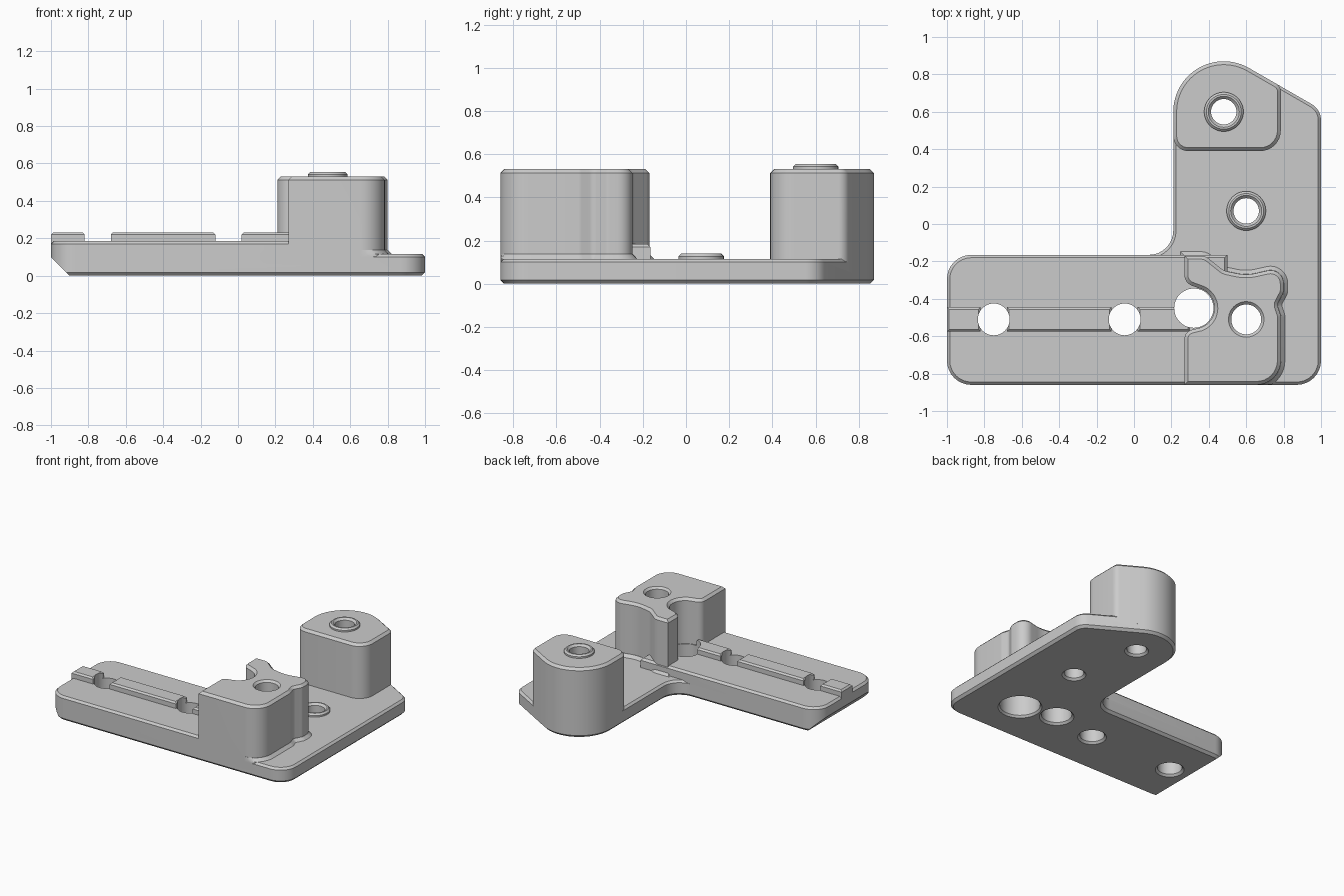
import bpy
import bmesh
from math import cos, sin, tan, radians, pi
from mathutils import Vector

default = bpy.data.objects.get("Cube")
if default:
    bpy.data.objects.remove(default, do_unlink=True)

grey = bpy.data.materials.new("light_grey")
grey.use_nodes = True
grey.diffuse_color = (0.6, 0.6, 0.6, 1)
grey.node_tree.nodes["Principled BSDF"].inputs["Base Color"].default_value = (0.6, 0.6, 0.6, 1)


def arc(cx, cy, r, start, end, steps=12):
    """Points along an arc, angles in degrees."""
    angles = [radians(start + (end - start) * i / steps) for i in range(steps + 1)]
    return [(cx + r * cos(a), cy + r * sin(a)) for a in angles]


def rounded(corners, steps=8):
    """Outline from (x, y, radius) corners, listed counter-clockwise."""
    points = []
    for i, (x, y, r) in enumerate(corners):
        p = Vector((x, y))
        if r == 0:
            points.append(p)
            continue
        a = (Vector(corners[i - 1][:2]) - p).normalized()
        b = (Vector(corners[(i + 1) % len(corners)][:2]) - p).normalized()
        half = a.angle(b) / 2
        reach = r / tan(half)
        centre = p + (a + b).normalized() * (r / sin(half))
        start = (p + a * reach - centre).normalized()
        end = (p + b * reach - centre).normalized()
        for k in range(steps + 1):
            points.append(centre + start.slerp(end, k / steps).normalized() * r)
    return points


def inset(points, d):
    """Move a counter-clockwise outline inwards by d."""
    result = []
    for i, p in enumerate(points):
        p = Vector(p)
        e1 = (p - Vector(points[i - 1])).normalized()
        e2 = (Vector(points[(i + 1) % len(points)]) - p).normalized()
        n1, n2 = Vector((-e1.y, e1.x)), Vector((-e2.y, e2.x))
        result.append(p + (n1 + n2) * (d / (1 + n1.dot(n2))))
    return result


def loft(name, layers):
    """Closed solid through stacked (outline, z) layers."""
    bm = bmesh.new()
    rings = [[bm.verts.new((p[0], p[1], z)) for p in pts] for pts, z in layers]
    n = len(rings[0])
    bm.faces.new(rings[0][::-1])
    bm.faces.new(rings[-1])
    for low, high in zip(rings, rings[1:]):
        for i in range(n):
            j = (i + 1) % n
            bm.faces.new((low[i], low[j], high[j], high[i]))
    bmesh.ops.recalc_face_normals(bm, faces=bm.faces)
    mesh = bpy.data.meshes.new(name)
    bm.to_mesh(mesh)
    bm.free()
    mesh.materials.append(grey)
    obj = bpy.data.objects.new(name, mesh)
    bpy.context.collection.objects.link(obj)
    return obj


def slab(name, outline, z0, z1, top, bottom=0):
    """Extruded outline with chamfered top and optional chamfered bottom."""
    layers = [(inset(outline, bottom), z0), (outline, z0 + bottom)] if bottom else [(outline, z0)]
    return loft(name, layers + [(outline, z1 - top), (inset(outline, top), z1)])


def turned(name, x, y, profile, steps=48):
    """Solid of revolution from (radius, z) pairs."""
    return loft(name, [(arc(x, y, r, 0, 360 - 360 / steps, steps - 1), z) for r, z in profile])


def combine(target, tool, operation):
    mod = target.modifiers.new(tool.name, 'BOOLEAN')
    mod.operation = operation
    mod.solver = 'EXACT'
    mod.object = tool
    bpy.context.view_layer.objects.active = target
    bpy.ops.object.modifier_apply(modifier=mod.name)
    bpy.data.objects.remove(tool, do_unlink=True)


FRONT, ARM_BACK, INNER = -0.86, -0.165, 0.21
POST = (0.48, 0.6)
POST_R = 0.27
PLATE_TOP, ARM_TOP, BLOCK_TOP = 0.115, 0.185, 0.53

# L-shaped base plate with one round end and a slanted corner
round_end = [(x, y, 0) for x, y in arc(*POST, POST_R, 60, 180, 24)]
plate = rounded([(-1, FRONT, 0.13), (1, FRONT, 0.13), (1, 0.612, 0.1)] + round_end
                + [(INNER, ARM_BACK, 0.13), (-1, ARM_BACK, 0.13)])
body = slab("corner_bracket", plate, 0, PLATE_TOP, 0.015, 0.018)

# Thicker side arm
arm = rounded([(-1, FRONT, 0.13), (0.5, FRONT, 0), (0.5, ARM_BACK, 0), (-1, ARM_BACK, 0.13)])
parts = [slab("side_arm", arm, 0.05, ARM_TOP, 0.015)]

# Tall block with scooped back and a cylindrical recess on its inner side
recess = [(x, y, 0) for x, y in arc(0.32, -0.45, 0.11, 65, -70, 20)]
block = rounded([(0.27, FRONT, 0), (0.785, FRONT, 0.13), (0.785, -0.49, 0.05),
                 (0.765, -0.43, 0.04), (0.8, -0.365, 0.04), (0.8, -0.23, 0.07),
                 (0.6, -0.275, 0.25), (0.48, -0.25, 0.08), (0.38, -0.17, 0.06),
                 (0.27, -0.17, 0), (0.27, -0.315, 0.06)] + recess + [(0.27, -0.575, 0.05)])
parts.append(slab("tall_block", block, 0.06, BLOCK_TOP, 0.018))

# Sloped foot around the tall block, kept flush with the front
foot = [(x, max(y, FRONT)) for x, y in inset(block, -0.022)]
foot_top = [(x, max(y, FRONT)) for x, y in inset(block, -0.001)]
parts.append(loft("block_foot", [(foot, 0.08), (foot, PLATE_TOP), (foot_top, 0.137)]))

# Round-ended post
post = rounded([(0.785, 0.39, 0.11), (0.785, 0.736, 0.05)] + round_end + [(INNER, 0.39, 0.08)])
parts.append(slab("post", post, 0.06, BLOCK_TOP, 0.018))

# Raised rings round two holes
for x, y, z in ((*POST, BLOCK_TOP), (0.6, 0.07, PLATE_TOP)):
    parts.append(turned("raised_ring", x, y, [(0.105, z - 0.03), (0.105, z + 0.012), (0.093, z + 0.024)]))

# Ridge segments along the arm
for x0, x1 in ((-1, -0.82), (-0.68, -0.12), (0.02, 0.3)):
    outline = [(x0, -0.575), (x1, -0.575), (x1, -0.445), (x0, -0.445)]
    parts.append(slab("ridge", outline, 0.15, 0.232, 0.012))

for part in parts:
    combine(body, part, 'UNION')

# Screw holes with chamfered rims: x, y, radius, top surface
holes = ((-0.75, -0.51, 0.085, None), (-0.05, -0.51, 0.085, None), (0.32, -0.45, 0.105, None),
         (*POST, 0.068, BLOCK_TOP + 0.024), (0.6, 0.07, 0.068, PLATE_TOP + 0.024),
         (0.6, -0.51, 0.08, BLOCK_TOP))
for x, y, r, top in holes:
    profile = [(r + 0.025, -0.01), (r, 0.015)]
    if top == BLOCK_TOP:
        profile = [(0.16, -0.01), (0.14, 0.015), (0.14, 0.2), (r, 0.201)]
    if top:
        profile += [(r, top - 0.015), (r + 0.025, top + 0.01)]
    profile.append((profile[-1][0], 0.7))
    combine(body, turned("hole_cutter", x, y, profile), 'DIFFERENCE')

# Slanted underside at the arm's end
wedge = loft("slant_cutter", [([(-1.2, -1), (-0.8, -1), (-0.8, 0), (-1.2, 0)], -0.1),
                              ([(-1.2, -1), (-1.1, -1), (-1.1, 0), (-1.2, 0)], 0.2)])
combine(body, wedge, 'DIFFERENCE')

# Smooth curved walls, keeping real edges sharp
bpy.ops.object.select_all(action='DESELECT')
body.select_set(True)
bpy.context.view_layer.objects.active = body
bpy.ops.object.shade_smooth_by_angle(angle=pi / 7)
